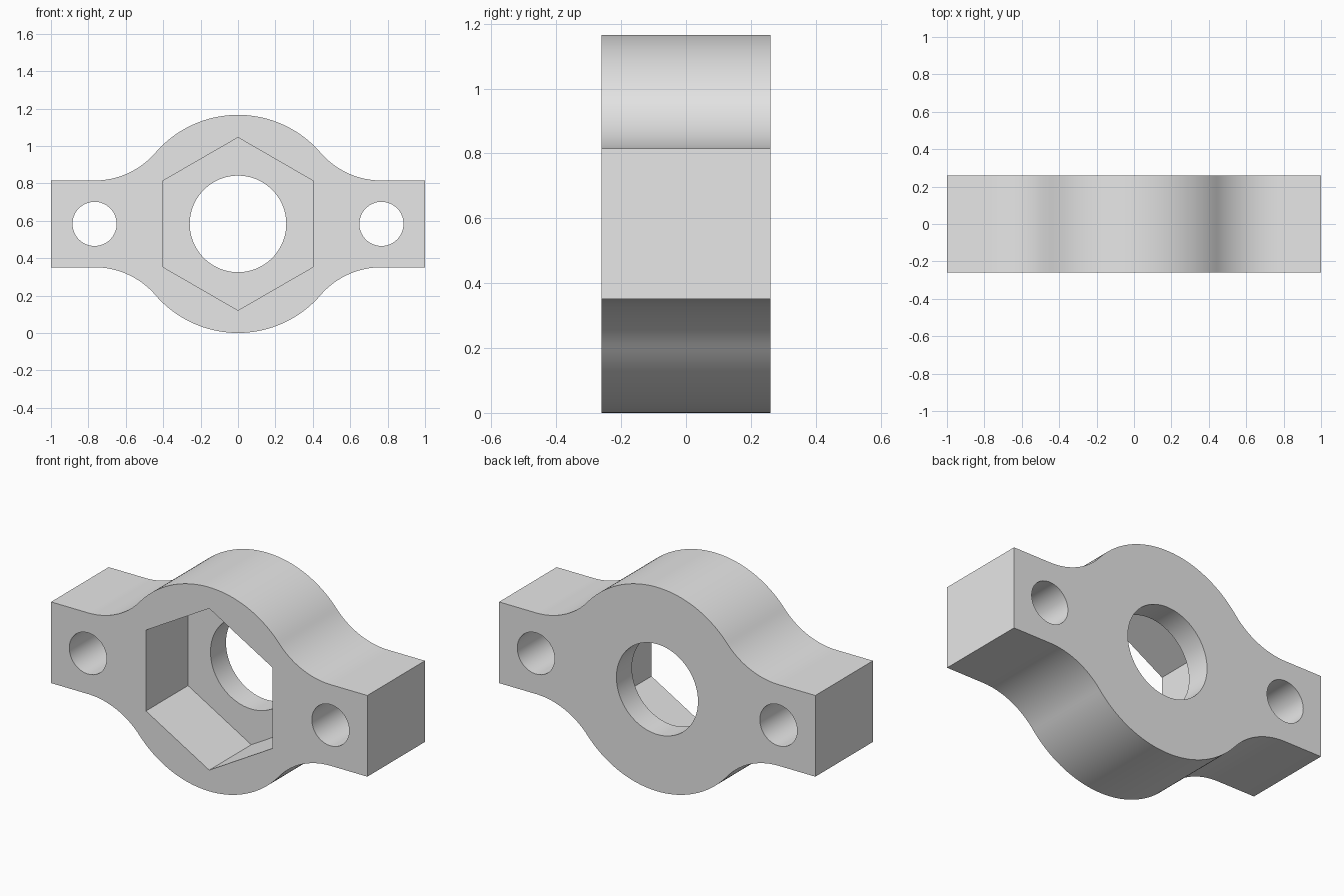
import bpy
import bmesh
from math import atan2, cos, hypot, pi, radians, sin

cube = bpy.data.objects.get("Cube")
if cube:
    bpy.data.objects.remove(cube, do_unlink=True)

# Main dimensions
BOSS_R = 0.583          # central round boss, also the height of its centre
LUG_HALF = 0.232        # half height of the side lugs
LUG_X = 0.767           # mounting hole centre and start of the fillet
HALF_DEPTH = 0.26
POCKET_DEPTH = 0.38
HEX_R = 0.462
BORE_R = 0.258
MOUNT_R = 0.118
fillet_r = ((LUG_X ** 2 + LUG_HALF ** 2 - BOSS_R ** 2)
            / (2 * (BOSS_R - LUG_HALF)))

steel = bpy.data.materials.new("plain grey")
steel.use_nodes = True
grey = (0.8, 0.8, 0.8, 1)
steel.diffuse_color = grey
steel.node_tree.nodes["Principled BSDF"].inputs["Base Color"].default_value = grey


def arc(cx, cz, r, start, end, steps):
    angles = [start + (end - start) * i / steps for i in range(steps + 1)]
    return [(cx + r * cos(a), cz + r * sin(a)) for a in angles]


def prism(name, points, y_front, y_back):
    """Extrude an x-z outline along y, centred on the boss height."""
    bm = bmesh.new()
    face = bm.faces.new([bm.verts.new((x, y_front, z + BOSS_R)) for x, z in points])
    result = bmesh.ops.extrude_face_region(bm, geom=[face])
    moved = [v for v in result["geom"] if isinstance(v, bmesh.types.BMVert)]
    bmesh.ops.translate(bm, vec=(0, y_back - y_front, 0), verts=moved)
    bmesh.ops.recalc_face_normals(bm, faces=bm.faces)
    mesh = bpy.data.meshes.new(name)
    bm.to_mesh(mesh)
    bm.free()
    obj = bpy.data.objects.new(name, mesh)
    bpy.context.collection.objects.link(obj)
    return obj


# Upper right quarter of the outline: lug edge, concave fillet, boss arc
fillet_z = LUG_HALF + fillet_r
tangent = atan2(fillet_z, LUG_X)
quarter = [(1, LUG_HALF)]
quarter += arc(LUG_X, fillet_z, fillet_r, -pi / 2, tangent - pi, 24)
quarter += arc(0, 0, BOSS_R, tangent, pi / 2, 24)[1:]

# Mirror the quarter to close the full outline
upper = quarter + [(-x, z) for x, z in reversed(quarter[:-1])]
outline = upper + [(x, -z) for x, z in reversed(upper)]
flange = prism("flange_body", outline, -HALF_DEPTH, HALF_DEPTH)
flange.data.materials.append(steel)

# Hexagonal pocket, central bore and two mounting holes
front, back = -HALF_DEPTH - 0.1, HALF_DEPTH + 0.1
cutters = [
    prism("hex_pocket_cutter", arc(0, 0, HEX_R, pi / 2, 2.5 * pi, 6)[:-1],
          front, POCKET_DEPTH - HALF_DEPTH),
    prism("bore_cutter", arc(0, 0, BORE_R, 0, 2 * pi, 96)[:-1], front, back),
]
for side, x in (("left", LUG_X), ("right", -LUG_X)):
    cutters.append(prism(side + "_mount_hole_cutter",
                         arc(x, 0, MOUNT_R, 0, 2 * pi, 64)[:-1], front, back))

bpy.ops.object.select_all(action="DESELECT")
flange.select_set(True)
bpy.context.view_layer.objects.active = flange
for cutter in cutters:
    cutter.hide_render = True
    mod = flange.modifiers.new(cutter.name, "BOOLEAN")
    mod.operation = "DIFFERENCE"
    mod.solver = "EXACT"
    mod.object = cutter
    bpy.ops.object.modifier_apply(modifier=mod.name)
    bpy.data.objects.remove(cutter, do_unlink=True)

bpy.ops.object.shade_smooth_by_angle(angle=radians(30))
